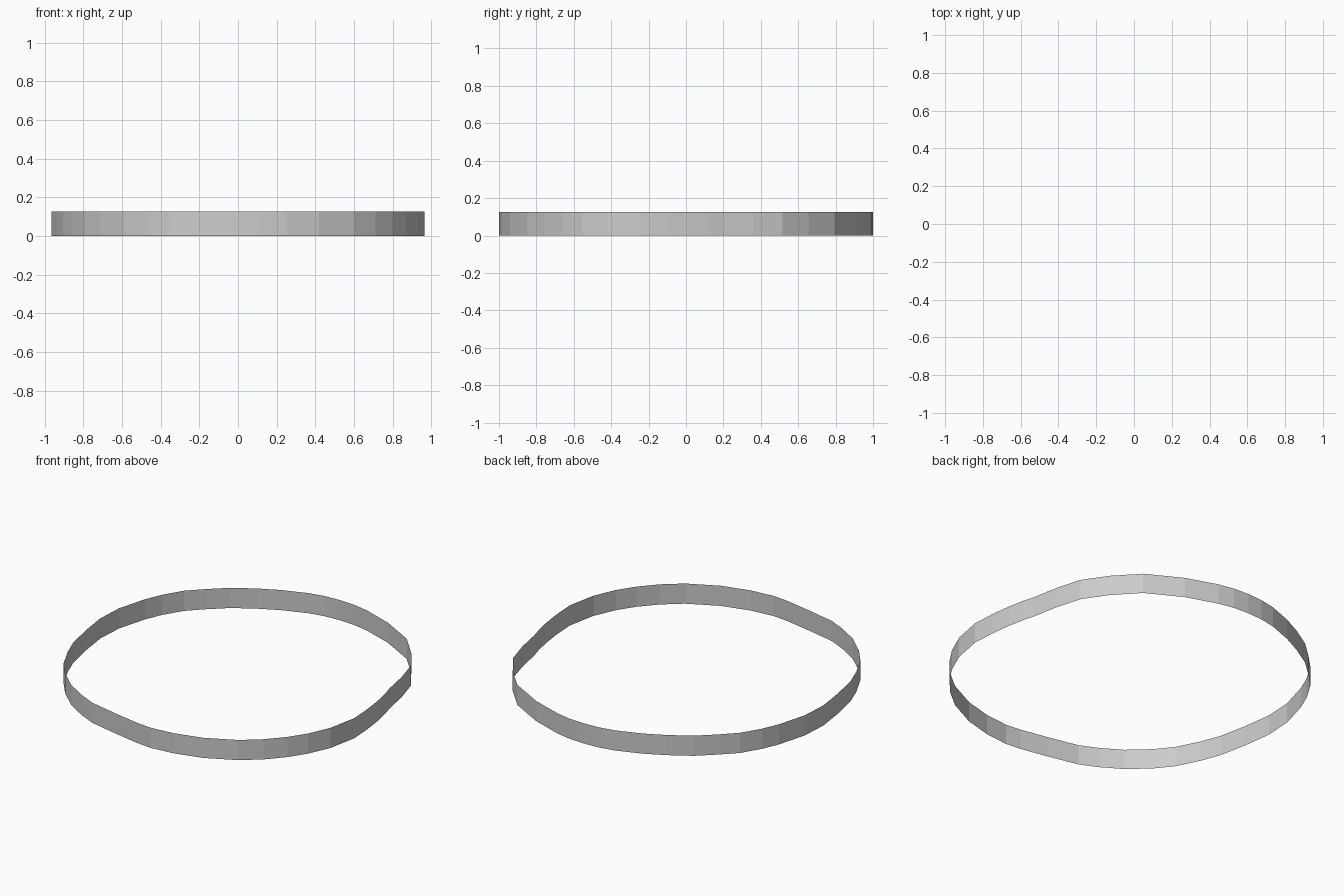
import bpy, bmesh

HEIGHT = 0.125

# Slightly irregular ring outline, clockwise from the back
outline = [
    (0.0, 1.0), (0.10, 0.995), (0.20, 0.975), (0.39, 0.91), (0.60, 0.795),
    (0.73, 0.655), (0.825, 0.515), (0.87, 0.36), (0.90, 0.20),
    (0.92, 0.13), (0.94, 0.03), (0.957, -0.10), (0.965, -0.24),
    (0.93, -0.42), (0.87, -0.555), (0.80, -0.66), (0.71, -0.76),
    (0.60, -0.85), (0.42, -0.94), (0.25, -0.985), (0.10, -1.0),
    (0.0, -0.99), (-0.17, -0.957), (-0.36, -0.915), (-0.47, -0.863),
    (-0.59, -0.79), (-0.71, -0.68), (-0.79, -0.58), (-0.86, -0.44),
    (-0.905, -0.32), (-0.94, -0.15), (-0.965, 0.03), (-0.955, 0.20),
    (-0.905, 0.38), (-0.86, 0.485), (-0.79, 0.60), (-0.70, 0.69),
    (-0.60, 0.78), (-0.47, 0.86), (-0.35, 0.92), (-0.20, 0.975), (-0.10, 0.995),
]

# Open band: the outline raised straight up as a single-sheet wall
bm = bmesh.new()
low = [bm.verts.new((x, y, 0)) for x, y in outline]
high = [bm.verts.new((x, y, HEIGHT)) for x, y in outline]
n = len(outline)
for i in range(n):
    j = (i + 1) % n
    bm.faces.new((low[j], low[i], high[i], high[j]))

mesh = bpy.data.meshes.new("ring_band")
bm.to_mesh(mesh)
bm.free()
bpy.context.collection.objects.link(bpy.data.objects.new("ring_band", mesh))
